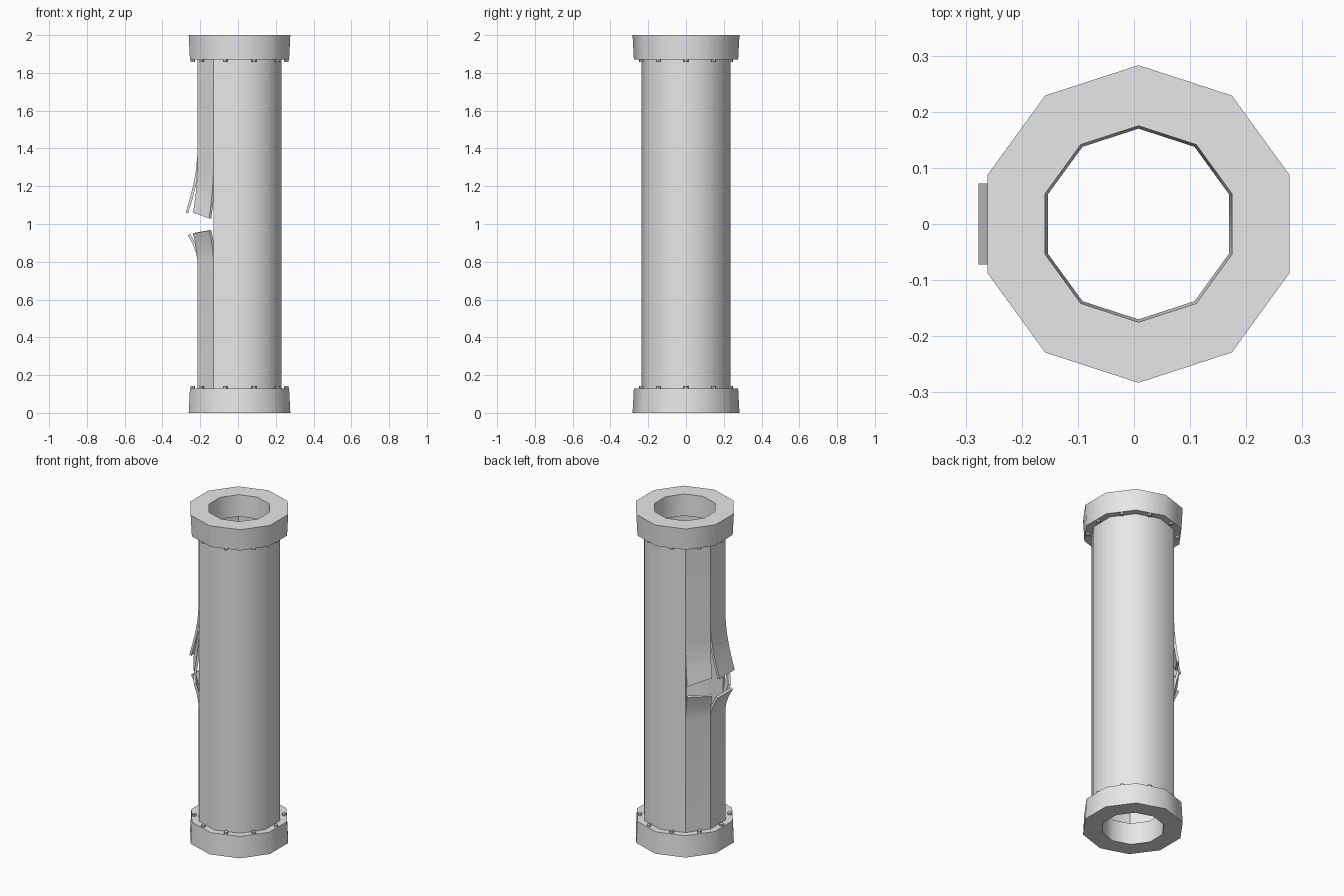
import bpy, bmesh, math
from mathutils import Vector

if "Cube" in bpy.data.objects:
    bpy.data.objects.remove(bpy.data.objects["Cube"])

CX = 0.008            # pipe axis, offset by the bent flaps
SIDES = 10
STEP = 360 / SIDES
PIPE_R = 0.235
WALL = 0.014
RIM_H = 0.13

metal = bpy.data.materials.new("grey metal")
metal.use_nodes = True
metal.diffuse_color = (0.8, 0.8, 0.8, 1)
metal.node_tree.nodes["Principled BSDF"].inputs["Base Color"].default_value = (0.8, 0.8, 0.8, 1)


def polar(r, deg, z):
    a = math.radians(deg)
    return Vector((CX + r * math.cos(a), r * math.sin(a), z))


def finish(name, bm, smooth=True, thickness=0):
    bmesh.ops.recalc_face_normals(bm, faces=bm.faces)
    mesh = bpy.data.meshes.new(name)
    bm.to_mesh(mesh)
    bm.free()
    mesh.materials.append(metal)
    obj = bpy.data.objects.new(name, mesh)
    bpy.context.collection.objects.link(obj)
    bpy.ops.object.select_all(action='DESELECT')
    obj.select_set(True)
    bpy.context.view_layer.objects.active = obj
    if thickness:
        mod = obj.modifiers.new("wall thickness", 'SOLIDIFY')
        mod.thickness = thickness
        mod.offset = -1
        bpy.ops.object.modifier_apply(modifier=mod.name)
    if smooth:
        bpy.ops.object.shade_smooth_by_angle(angle=math.radians(40))
    return obj


def sheet(name, rows):
    """Join rows of points into a sheet whose faces point away from the axis."""
    bm = bmesh.new()
    grid = [[bm.verts.new(p) for p in row] for row in rows]
    for low, high in zip(grid, grid[1:]):
        for i in range(len(low) - 1):
            bm.faces.new((low[i], low[i + 1], high[i + 1], high[i]))
    bmesh.ops.recalc_face_normals(bm, faces=bm.faces)
    bm.faces.ensure_lookup_table()
    f = bm.faces[0]
    c = f.calc_center_median()
    if f.normal.dot(Vector((c.x - CX, c.y, 0))) < 0:
        bmesh.ops.reverse_faces(bm, faces=bm.faces)
    mesh = bpy.data.meshes.new(name)
    bm.to_mesh(mesh)
    bm.free()
    mesh.materials.append(metal)
    obj = bpy.data.objects.new(name, mesh)
    bpy.context.collection.objects.link(obj)
    bpy.ops.object.select_all(action='DESELECT')
    obj.select_set(True)
    bpy.context.view_layer.objects.active = obj
    mod = obj.modifiers.new("wall thickness", 'SOLIDIFY')
    mod.thickness = WALL
    mod.offset = -1
    bpy.ops.object.modifier_apply(modifier=mod.name)
    bpy.ops.object.shade_smooth_by_angle(angle=math.radians(40))


def rim(name, face_z, inner_z):
    """Ten-sided collar, slightly wider at its open face."""
    profile = [(0.283, face_z), (0.276, inner_z), (0.170, inner_z), (0.175, face_z)]
    bm = bmesh.new()
    rings = [[bm.verts.new(polar(r, 18 + STEP * i, z)) for i in range(SIDES)]
             for r, z in profile]
    for a, b in zip(rings, rings[1:] + rings[:1]):
        for i in range(SIDES):
            j = (i + 1) % SIDES
            bm.faces.new((a[i], a[j], b[j], b[i]))
    finish(name, bm)


def bolts(name, z):
    bm = bmesh.new()
    for i in range(SIDES):
        made = bmesh.ops.create_cone(bm, cap_ends=True, segments=8,
                                     radius1=0.012, radius2=0.012, depth=0.024)
        bmesh.ops.translate(bm, verts=made["verts"], vec=polar(0.248, STEP * i, z))
    finish(name, bm)


def flap(name, start, root, bend, tips, push):
    """One pipe panel, straight from root to bend, then curling outwards."""
    out = polar(1, start + STEP / 2, 0) - Vector((CX, 0, 0))
    rows = []
    for t in (None, 0, 0.25, 0.5, 0.75, 1):
        row = []
        for k in range(2):
            z = root if t is None else bend + (tips[k] - bend) * t
            row.append(polar(PIPE_R, start + STEP * k, z) + out * push * (t or 0) ** 1.6)
        rows.append(row)
    sheet(name, rows)


# Unbroken part of the pipe wall
sheet("pipe_body", [[polar(PIPE_R, 234 + STEP * i, z) for i in range(8)]
                    for z in (RIM_H, 2 - RIM_H)])

# Torn panels, bent out above and below the split
top, bottom = 2 - RIM_H, RIM_H
flap("upper_middle_flap", 162, top, 1.36, (1.06, 1.06), 0.062)
flap("lower_middle_flap", 162, bottom, 0.81, (0.94, 0.94), 0.050)
flap("upper_back_flap", 126, top, 1.28, (1.03, 1.06), 0.028)
flap("lower_back_flap", 126, bottom, 0.81, (0.965, 0.95), 0.028)
flap("upper_front_flap", 198, top, 1.28, (1.06, 1.03), 0.028)
flap("lower_front_flap", 198, bottom, 0.81, (0.95, 0.965), 0.028)

# Collars and their bolts
rim("top_rim", 2, top)
rim("bottom_rim", 0, bottom)
bolts("top_bolts", top)
bolts("bottom_bolts", bottom)
